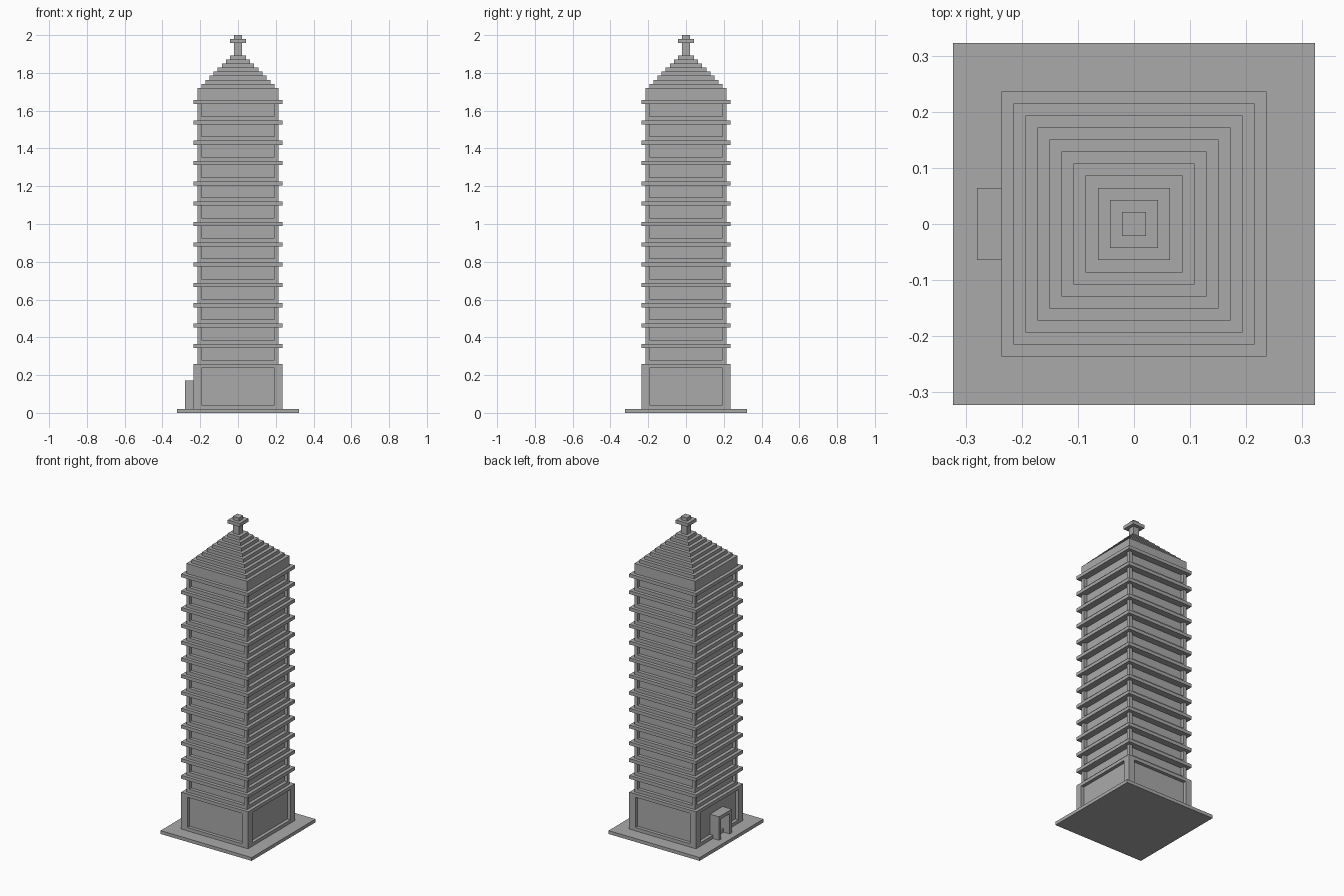
import bpy, bmesh
from mathutils import Vector

cube = bpy.data.objects.get("Cube")
if cube:
    bpy.data.objects.remove(cube, do_unlink=True)

U = 2 / 93                 # building module: the tower is 93 modules tall
STOREYS, STEP = 13, 5      # upper storeys and their height in modules
FIRST, EAVES = 12, 80      # bottom and top of the shaft

stone = bpy.data.materials.new("grey stone")
stone.use_nodes = True
grey = (0.4, 0.4, 0.4, 1)
stone.diffuse_color = grey
stone.node_tree.nodes["Principled BSDF"].inputs["Base Color"].default_value = grey


def finish(name, bm):
    """Scale from modules to units and link the object."""
    bmesh.ops.recalc_face_normals(bm, faces=bm.faces)
    bmesh.ops.scale(bm, vec=(U, U, U), verts=bm.verts)
    mesh = bpy.data.meshes.new(name)
    bm.to_mesh(mesh)
    bm.free()
    mesh.materials.append(stone)
    obj = bpy.data.objects.new(name, mesh)
    bpy.context.collection.objects.link(obj)
    return obj


def stack(bm, tiers):
    """Closed stepped skin of square tiers given as (half width, bottom, top)."""
    rings = []
    for half, low, high in tiers:
        for z in (low, high):
            rings.append([bm.verts.new((x * half, y * half, z))
                          for x, y in ((-1, -1), (1, -1), (1, 1), (-1, 1))])
    for a, b in zip(rings, rings[1:]):
        for i in range(4):
            j = (i + 1) % 4
            bm.faces.new((a[i], a[j], b[j], b[i]))
    bm.faces.new(rings[0][::-1])
    bm.faces.new(rings[-1])


def stepped(name, tiers):
    bm = bmesh.new()
    stack(bm, tiers)
    return finish(name, bm)


def panelled(name, half, low, high, panels, panel_half=9):
    """Square block with a sunk panel on all four sides for each (bottom, top)."""
    bm = bmesh.new()
    stack(bm, [(half, low, high)])
    cuts = [(axis, s * panel_half) for axis in (0, 1) for s in (-1, 1)]
    cuts += [(2, z) for span in panels for z in span]
    for axis, at in cuts:
        normal = Vector((0, 0, 0))
        normal[axis] = 1
        bmesh.ops.bisect_plane(bm, geom=bm.verts[:] + bm.edges[:] + bm.faces[:],
                               plane_co=normal * at, plane_no=normal)
    bmesh.ops.recalc_face_normals(bm, faces=bm.faces)
    sunk = []
    for f in bm.faces:
        c = f.calc_center_median()
        if (abs(f.normal.z) < 0.5 and min(abs(c.x), abs(c.y)) < panel_half
                and any(a < c.z < b for a, b in panels)):
            sunk.append(f)
    bmesh.ops.inset_individual(bm, faces=sunk, thickness=0, depth=-1)
    bmesh.ops.dissolve_limit(bm, angle_limit=0.01, verts=bm.verts, edges=bm.edges)
    return finish(name, bm)


# Ground slab and panelled ground floor
stepped("ground_slab", [(15, 0, 1)])
panelled("ground_floor", 11, 1, FIRST, [(2, 11)])

# Shaft with one sunk panel per storey side
bottoms = [FIRST + STEP * i for i in range(STOREYS)]
panelled("tower_shaft", 10, FIRST, EAVES, [(z + 1, z + 4) for z in bottoms])

# Projecting ledges over each storey
for i, z in enumerate(bottoms):
    stepped(f"ledge_{i + 1}", [(11, z + 4, z + 5)])

# Stepped pyramid roof and finial
stepped("stepped_roof", [(9 - i, EAVES + i, EAVES + i + 1) for i in range(8)])
stepped("finial", [(1, 88, 91), (2, 91, 92), (1, 92, 93)])

# Door surround on the -x side
bm = bmesh.new()
outline = [(-3, 1), (-3, 8), (3, 8), (3, 1), (2, 1), (2, 7), (-2, 7), (-2, 1)]
face = bm.faces.new([bm.verts.new((-13, y, z)) for y, z in outline])
made = bmesh.ops.extrude_face_region(bm, geom=[face], use_keep_orig=True)["geom"]
bmesh.ops.translate(bm, vec=(3, 0, 0),
                    verts=[v for v in made if isinstance(v, bmesh.types.BMVert)])
finish("door_surround", bm)
